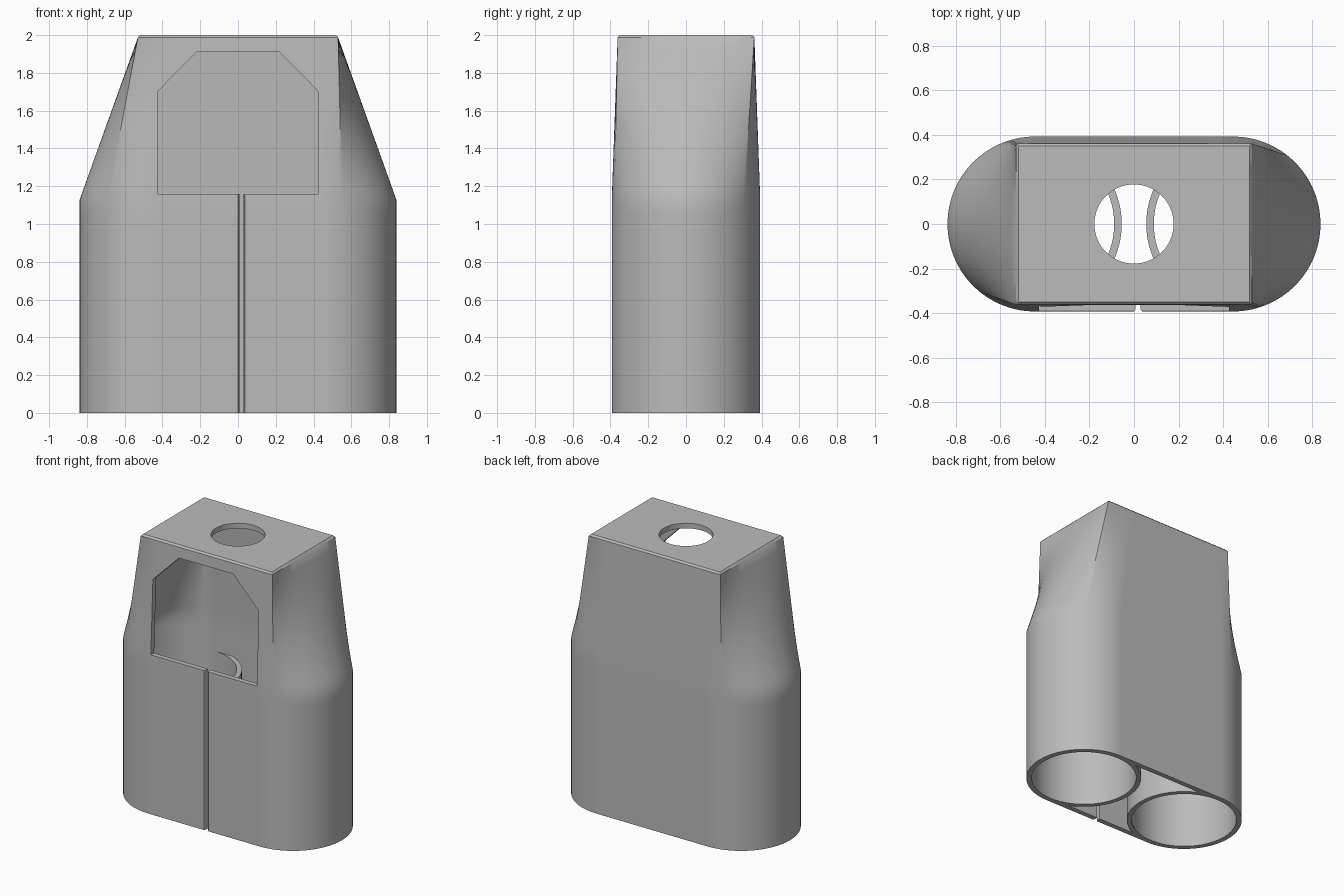
import bpy, bmesh, math
from mathutils import Vector

if "Cube" in bpy.data.objects:
    bpy.data.objects.remove(bpy.data.objects["Cube"], do_unlink=True)

grey = bpy.data.materials.new("plain_grey")
grey.use_nodes = True
grey.diffuse_color = (0.5, 0.5, 0.5, 1)
grey.node_tree.nodes["Principled BSDF"].inputs["Base Color"].default_value = (0.5, 0.5, 0.5, 1)

A, R = 0.838, 0.393          # lower body: half length and end radius
TX, TY = 0.53, 0.362         # top plate: half sizes
SHOULDER, TOP = 1.13, 2.0
WALL, TWIST, BEVEL = 0.037, -0.08, 0.012


def make_object(name, bm):
    bmesh.ops.recalc_face_normals(bm, faces=bm.faces)
    mesh = bpy.data.meshes.new(name)
    bm.to_mesh(mesh)
    bm.free()
    mesh.materials.append(grey)
    obj = bpy.data.objects.new(name, mesh)
    bpy.context.collection.objects.link(obj)
    return obj


def smooth(obj):
    bpy.ops.object.select_all(action='DESELECT')
    obj.select_set(True)
    bpy.context.view_layer.objects.active = obj
    bpy.ops.object.shade_smooth_by_angle(angle=math.radians(30))


def perimeter(a, b, r):
    return 4 * (a - r) + 4 * (b - r) + 2 * math.pi * r


def outline(a, b, r, f, shift=0.0):
    """Point at perimeter fraction f of a rounded rectangle, from front centre."""
    p = perimeter(a, b, r)
    s = (f * p + shift) % p
    sign = 1
    if s >= p / 2:
        s, sign = s - p / 2, -1
    h, q, v = a - r, math.pi * r / 2, 2 * (b - r)
    if s <= h:
        x, y = s, -b
    elif s < h + q:
        t = (s - h) / r
        x, y = h + r * math.sin(t), r - b - r * math.cos(t)
    elif s <= h + q + v:
        x, y = a, r - b + s - h - q
    elif s < h + 2 * q + v:
        t = (s - h - q - v) / r
        x, y = h + r * math.cos(t), b - r + r * math.sin(t)
    else:
        x, y = p / 2 - s, b
    return Vector((sign * x, sign * y))


# Perimeter samples, with the top corners and arc ends hit exactly
P, PT = perimeter(A, R, R), perimeter(TX, TY, 0)
key = [TX / PT, (TX + 2 * TY) / PT,
       (A - R - TWIST) / P, (A - R + math.pi * R - TWIST) / P]
fractions = sorted({round(f % 1, 5) for f in
                    [i / 200 for i in range(200)] + key + [k + 0.5 for k in key]})


def ring(bm, inset, blend, z, shrink=0.0):
    verts = []
    for f in fractions:
        low = outline(A - inset, R - inset, R - inset, f, TWIST)
        high = outline(TX - inset - shrink, TY - inset - shrink, 0, f)
        verts.append(bm.verts.new((*low.lerp(high, blend), z)))
    return verts


# Hollow shell: up the inside is listed downwards, then up the outside
bm = bmesh.new()
STEPS = 14
inner_top, outer_top = TOP - WALL, TOP - BEVEL
loft = [i / STEPS for i in range(STEPS + 1)]
rings = [ring(bm, WALL, t, SHOULDER + t * (inner_top - SHOULDER)) for t in reversed(loft)]
rings += [ring(bm, WALL, 0, 1.06), ring(bm, WALL, 0, 0), ring(bm, 0, 0, 0), ring(bm, 0, 0, 1.06)]
rings += [ring(bm, 0, t, SHOULDER + t * (outer_top - SHOULDER)) for t in loft]
rings.append(ring(bm, 0, 1, TOP, BEVEL))
n = len(fractions)
for lo, hi in zip(rings, rings[1:]):
    for i in range(n):
        j = (i + 1) % n
        bm.faces.new((lo[i], lo[j], hi[j], hi[i]))
bm.faces.new(rings[0])
bm.faces.new(rings[-1])
shell = make_object("shell", bm)


def prism(name, points, offset):
    bm = bmesh.new()
    face = bm.faces.new([bm.verts.new(p) for p in points])
    ext = bmesh.ops.extrude_face_region(bm, geom=[face])
    moved = [g for g in ext["geom"] if isinstance(g, bmesh.types.BMVert)]
    bmesh.ops.translate(bm, verts=moved, vec=offset)
    return make_object(name, bm)


# Openings: front window, front slot with eased edges, round top hole
window = [(-0.427, 1.16), (0.427, 1.16), (0.427, 1.7), (0.22, 1.91), (-0.22, 1.91), (-0.427, 1.7)]
slot = [(0.007, -0.3), (0.007, -0.38), (0.004, -0.389), (-0.003, -0.395), (-0.003, -0.5)]
slot += [(0.036 - x, y) for x, y in reversed(slot)]
circle = [(0.178 * math.cos(math.tau * i / 64), 0.178 * math.sin(math.tau * i / 64)) for i in range(64)]
cutters = [
    prism("window_cutter", [(x, -0.6, z) for x, z in window], (0, 0.4, 0)),
    prism("slot_cutter", [(x, y, -0.1) for x, y in slot], (0, 0, 1.3)),
    prism("hole_cutter", [(x, y, 1.8) for x, y in circle], (0, 0, 0.4)),
]
bpy.context.view_layer.objects.active = shell
for cutter in cutters:
    cutter.hide_render = True
    mod = shell.modifiers.new("cut", 'BOOLEAN')
    mod.operation, mod.solver, mod.object = 'DIFFERENCE', 'EXACT', cutter
    bpy.ops.object.modifier_apply(modifier=mod.name)
    bpy.data.objects.remove(cutter, do_unlink=True)
smooth(shell)

# Inner halves of the two tubes, closing each rounded end into a full circle
for side, name in ((1, "left_tube"), (-1, "right_tube")):
    bm = bmesh.new()
    columns = []
    for i in range(41):
        t = math.pi * (0.5 + i / 40)
        columns.append([bm.verts.new((side * (A - R + r * math.cos(t)), r * math.sin(t), z))
                        for r, z in ((0.39, 0), (0.39, 0.9), (R - WALL, 0.9), (R - WALL, 0))])
    for c, d in zip(columns, columns[1:]):
        for k in range(4):
            m = (k + 1) % 4
            bm.faces.new((c[k], c[m], d[m], d[k]))
    bm.faces.new(columns[0])
    bm.faces.new(columns[-1])
    smooth(make_object(name, bm))
